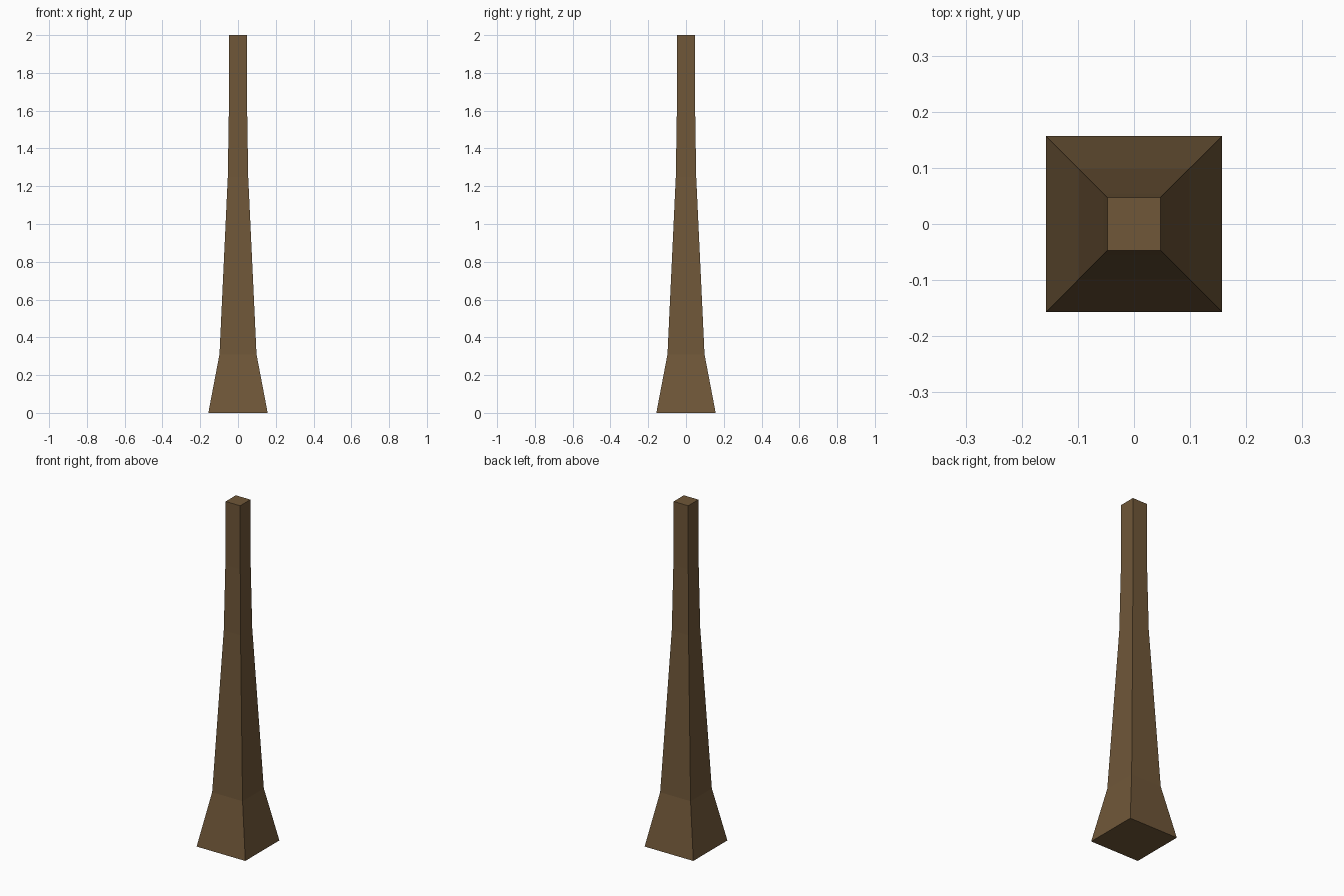
import bpy, bmesh

if "Cube" in bpy.data.objects:
    bpy.data.objects.remove(bpy.data.objects["Cube"])

# Square cross-sections up the post: (height, half width)
PROFILE = [(0.0, 0.157), (0.31, 0.098), (1.25, 0.054), (1.63, 0.048), (2.0, 0.047)]
CORNERS = [(-1, -1), (1, -1), (1, 1), (-1, 1)]

# Flared, tapering post
bm = bmesh.new()
rings = [[bm.verts.new((sx * h, sy * h, z)) for sx, sy in CORNERS] for z, h in PROFILE]
for low, high in zip(rings, rings[1:]):
    for i in range(4):
        j = (i + 1) % 4
        bm.faces.new((low[i], low[j], high[j], high[i]))
bm.faces.new(rings[0][::-1])
bm.faces.new(rings[-1])

mesh = bpy.data.meshes.new("tapered_post")
bm.to_mesh(mesh)
bm.free()
post = bpy.data.objects.new("tapered_post", mesh)
bpy.context.collection.objects.link(post)

# Brown wood
wood = bpy.data.materials.new("brown_wood")
wood.diffuse_color = (0.16, 0.095, 0.04, 1)
wood.use_nodes = True
wood.node_tree.nodes["Principled BSDF"].inputs["Base Color"].default_value = wood.diffuse_color
mesh.materials.append(wood)
